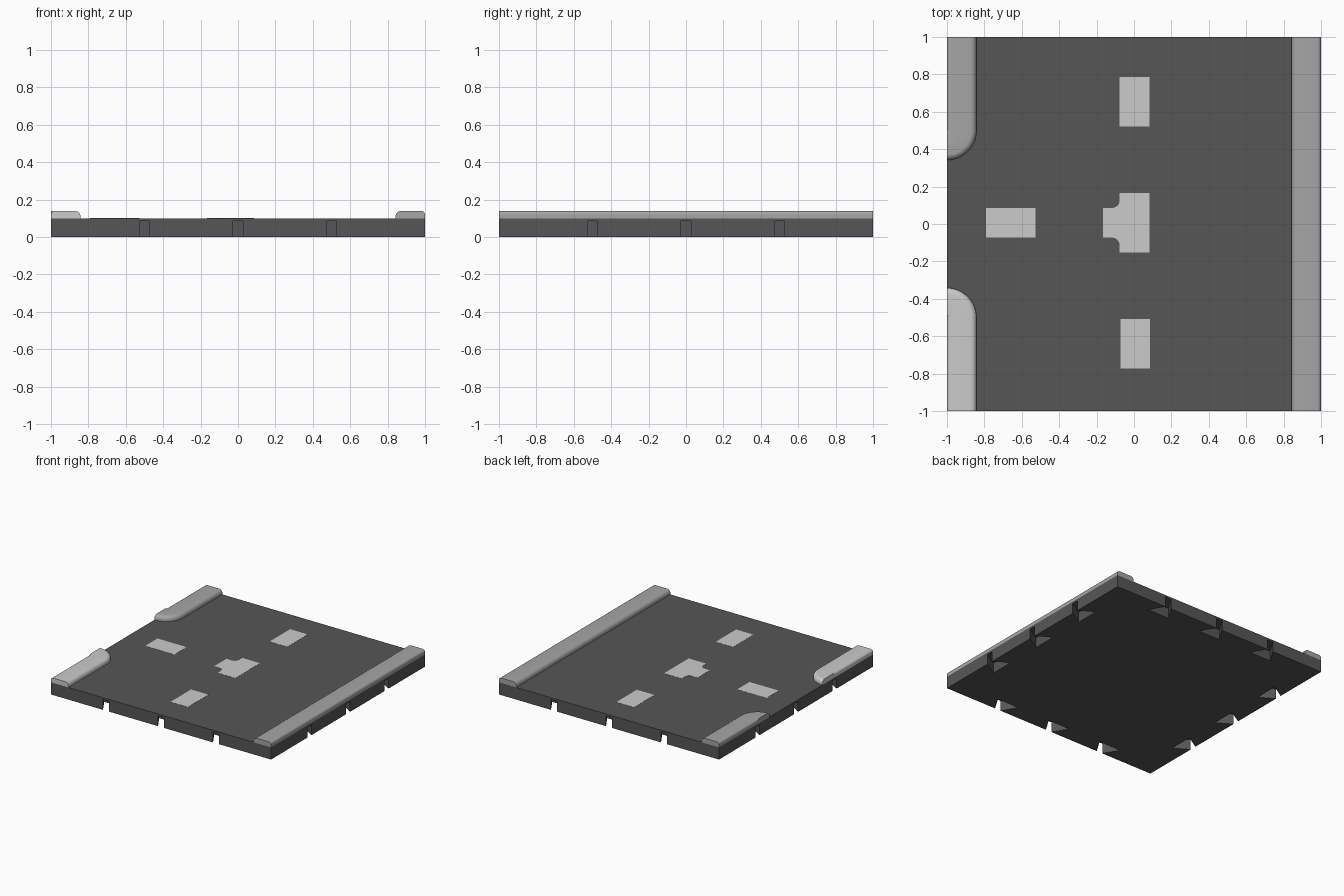
import bpy, bmesh
from math import sin, cos, pi, radians
from mathutils import Matrix

if "Cube" in bpy.data.objects:
    bpy.data.objects.remove(bpy.data.objects["Cube"])


def material(name, v):
    m = bpy.data.materials.new(name)
    m.diffuse_color = (v, v, v, 1)
    m.use_nodes = True
    m.node_tree.nodes["Principled BSDF"].inputs["Base Color"].default_value = m.diffuse_color
    return m


def to_object(name, bm, mat=None, smooth=False):
    bmesh.ops.recalc_face_normals(bm, faces=bm.faces)
    me = bpy.data.meshes.new(name)
    bm.to_mesh(me)
    bm.free()
    ob = bpy.data.objects.new(name, me)
    bpy.context.collection.objects.link(ob)
    bpy.ops.object.select_all(action='DESELECT')
    ob.select_set(True)
    bpy.context.view_layer.objects.active = ob
    if mat:
        me.materials.append(mat)
    if smooth:
        bpy.ops.object.shade_smooth_by_angle(angle=radians(35))
    return ob


def prism(bm, outline, z0, z1, matrix=Matrix()):
    face = bm.faces.new([bm.verts.new(matrix @ Matrix.Translation((x, y, z0)).translation)
                         for x, y in outline])
    ext = bmesh.ops.extrude_face_region(bm, geom=[face])['geom']
    bmesh.ops.translate(bm, vec=(0, 0, z1 - z0),
                        verts=[g for g in ext if isinstance(g, bmesh.types.BMVert)])


def rect(x0, x1, y0, y1):
    return [(x0, y0), (x1, y0), (x1, y1), (x0, y1)]


def sweep(bm, profile, stations):
    # stations: (origin x, origin y, outward direction x, y)
    rings = [[bm.verts.new((ox + r * dx, oy + r * dy, z)) for r, z in profile]
             for ox, oy, dx, dy in stations]
    n = len(profile)
    for a, b in zip(rings, rings[1:]):
        for i in range(n):
            j = (i + 1) % n
            bm.faces.new((a[i], a[j], b[j], b[i]))
    bm.faces.new(rings[0])
    bm.faces.new(rings[-1])
    bmesh.ops.remove_doubles(bm, verts=bm.verts, dist=1e-5)


asphalt = material("asphalt", 0.094)
kerb_grey = material("kerb_grey", 0.38)

# Road slab with dovetail connector slots under every edge
bm = bmesh.new()
prism(bm, rect(-1, 1, -1, 1), 0, 0.1)
slab = to_object("road_slab", bm, asphalt)

bm = bmesh.new()
for side in range(4):
    turn = Matrix.Rotation(side * pi / 2, 4, 'Z')
    for c in (-0.5, 0, 0.5):
        slot = [(-0.027, -1.05), (0.027, -1.05), (0.027, -1),
                (0.1, -0.88), (-0.1, -0.88), (-0.027, -1)]
        prism(bm, [(c + x, y) for x, y in slot], -0.05, 0.085, turn)
cutter = to_object("slot_cutter", bm, asphalt)
cutter.hide_render = True

mod = slab.modifiers.new("slots", 'BOOLEAN')
mod.operation = 'DIFFERENCE'
mod.solver = 'EXACT'
mod.object = cutter
bpy.context.view_layer.objects.active = slab
bpy.ops.object.modifier_apply(modifier=mod.name)
bpy.data.objects.remove(cutter)

# Kerb cross-section: small round on the outer edge, larger round on the road side
W, R, r = 0.158, 0.03, 0.02
profile = [(0, 0.1)]
profile += [(r - r * cos(a), 0.14 - r + r * sin(a)) for a in (i * pi / 12 for i in range(7))]
profile += [(W - R + R * sin(a), 0.14 - R + R * cos(a)) for a in (i * pi / 12 for i in range(7))]
profile += [(W, 0.1)]

# Straight kerb on the right
bm = bmesh.new()
sweep(bm, profile, [(1, -1, -1, 0), (1, 1, -1, 0)])
to_object("right_kerb", bm, kerb_grey, True)

# Left kerbs, each turning the corner into the side opening
for name, s, mat in (("left_back_kerb", 1, kerb_grey), ("left_front_kerb", -1, None)):
    bm = bmesh.new()
    arc = [(-1, 0.5 * s, cos(i * pi / 24), -s * sin(i * pi / 24)) for i in range(13)]
    sweep(bm, profile, [(-1, s, 1, 0)] + arc)
    to_object(name, bm, mat, True)

# Painted lane dashes
for name, box in (("back_dash", (-0.077, 0.083, 0.52, 0.786)),
                  ("front_dash", (-0.072, 0.086, -0.773, -0.507)),
                  ("left_dash", (-0.792, -0.526, -0.073, 0.086))):
    bm = bmesh.new()
    prism(bm, rect(*box), 0.098, 0.101)
    to_object(name, bm)

# Central T marking with filleted inner corners
f, x0, ylo, yhi = 0.04, -0.077, -0.073, 0.086
steps = [i * pi / 12 for i in range(7)]
tee = [(-0.166, yhi), (-0.166, ylo)]
tee += [(x0 - f + f * sin(a), ylo - f + f * cos(a)) for a in steps]
tee += [(x0, -0.153), (0.083, -0.153), (0.083, 0.167), (x0, 0.167)]
tee += [(x0 - f + f * cos(a), yhi + f - f * sin(a)) for a in steps]
bm = bmesh.new()
prism(bm, tee, 0.098, 0.101)
to_object("junction_marking", bm)
